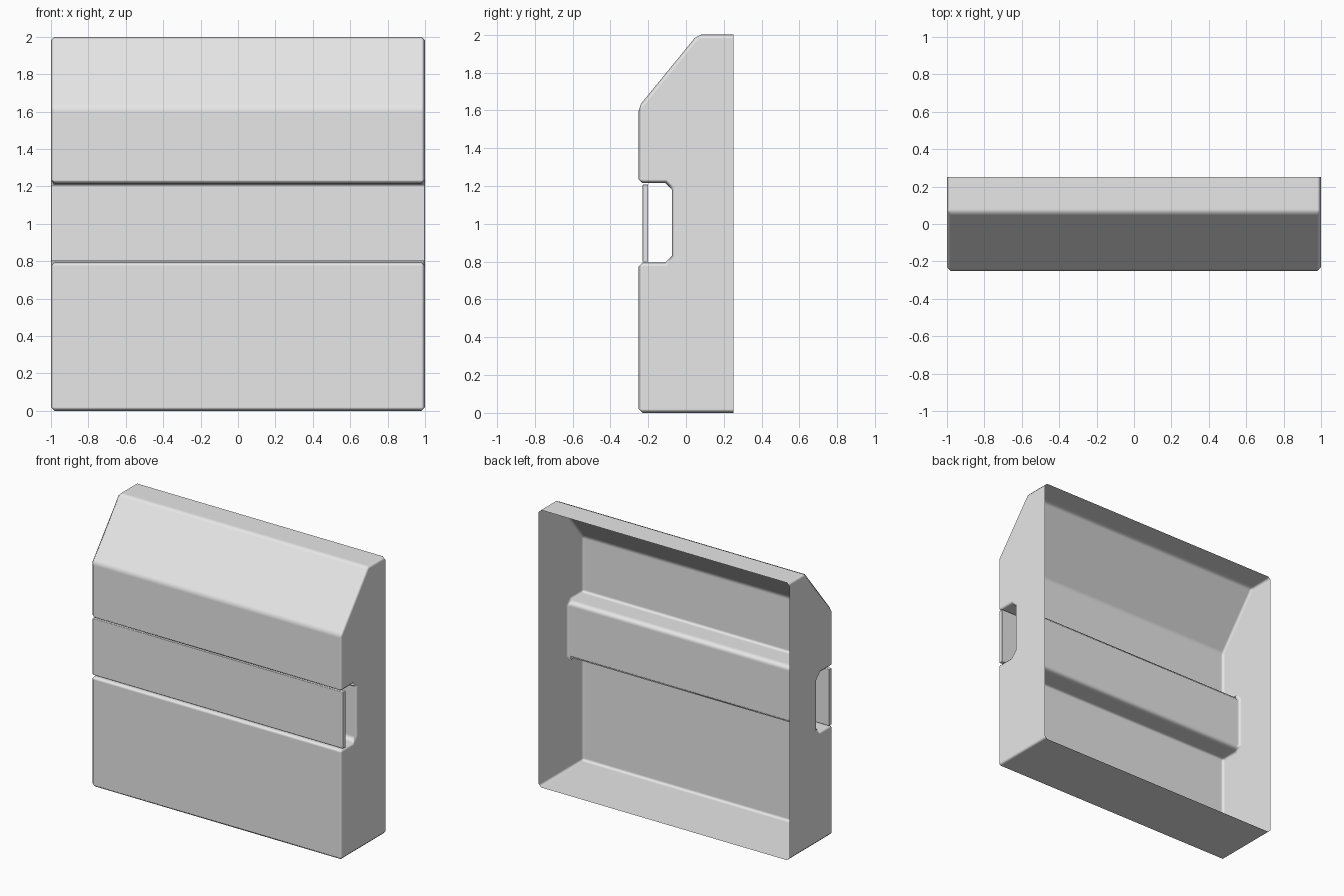
import bpy, bmesh

cube = bpy.data.objects.get("Cube")
if cube:
    bpy.data.objects.remove(cube, do_unlink=True)

grey = bpy.data.materials.new("light grey")
grey.use_nodes = True
grey.diffuse_color = (0.8, 0.8, 0.8, 1)
grey.node_tree.nodes["Principled BSDF"].inputs["Base Color"].default_value = (0.8, 0.8, 0.8, 1)

BACK, FRONT, SLOT = 0.25, -0.25, -0.075


def finish(bm, name):
    """Turn a bmesh into a smooth-shaded object with flat main faces."""
    for face in bm.faces:
        face.smooth = True
    mesh = bpy.data.meshes.new(name)
    bm.to_mesh(mesh)
    bm.free()
    mesh.materials.append(grey)
    obj = bpy.data.objects.new(name, mesh)
    bpy.context.collection.objects.link(obj)
    obj.modifiers.new("flat_faces", "WEIGHTED_NORMAL").weight = 100
    return obj


def chamfer(bm, edges, width):
    bmesh.ops.bevel(bm, geom=edges, offset=width, offset_type="OFFSET",
                    segments=1, affect="EDGES", clamp_overlap=True)


# Hollow shell: side profile (y, z) swept across the width, open at the back
profile = [(BACK, 0), (FRONT, 0), (FRONT, 0.795), (SLOT, 0.795), (SLOT, 1.215),
           (FRONT, 1.215), (FRONT, 1.62), (0.06, 2), (BACK, 2)]
bm = bmesh.new()
left = [bm.verts.new((1, y, z)) for y, z in profile]
right = [bm.verts.new((-1, y, z)) for y, z in profile]
bm.faces.new(left)
bm.faces.new(right)
for i in range(len(profile) - 1):
    bm.faces.new((left[i], left[i + 1], right[i + 1], right[i]))
bmesh.ops.recalc_face_normals(bm, faces=bm.faces)
# Normals of an open shell must point outward: the lowest face looks down
bottom = min(bm.faces, key=lambda f: f.calc_center_median().z)
if bottom.normal.z > 0:
    bmesh.ops.reverse_faces(bm, faces=bm.faces)

# Wide chamfers deep in the slot, then narrow ones on all other closed edges
deep = [e for e in bm.edges if all(abs(v.co.y - SLOT) < 0.001 for v in e.verts)
        and abs(e.verts[0].co.x - e.verts[1].co.x) > 1]
chamfer(bm, deep, 0.035)
outer = [e for e in bm.edges if len(e.link_faces) == 2
         and e.calc_face_angle() > 0.5
         and not (abs(e.verts[0].co.x - e.verts[1].co.x) > 1
                  and SLOT - 0.05 < e.verts[0].co.y < SLOT + 0.01)]
chamfer(bm, outer, 0.02)
finish(bm, "hollow_body")

# Thin strip covering the slot, set just behind the front face
bm = bmesh.new()
bmesh.ops.create_cube(bm, size=1)
bmesh.ops.scale(bm, vec=(2, 0.03, 0.408), verts=bm.verts)
bmesh.ops.translate(bm, vec=(0, -0.215, 1.004), verts=bm.verts)
chamfer(bm, bm.edges[:], 0.003)
finish(bm, "slot_cover_strip")
